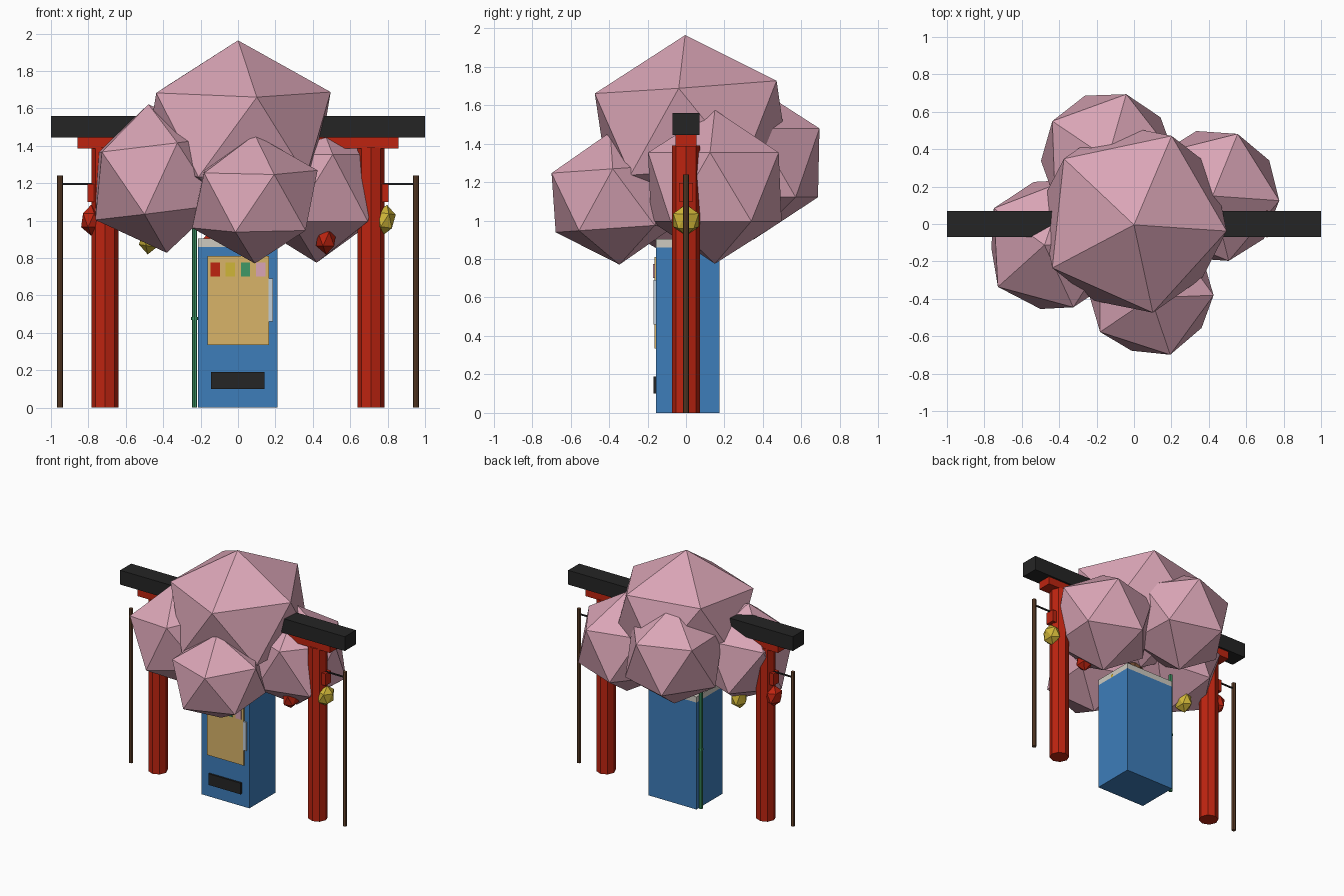
import bpy
import math

if "Cube" in bpy.data.objects:
    bpy.data.objects.remove(bpy.data.objects["Cube"])


def material(name, r, g, b):
    """Flat colour from 0-255 display values, stored as linear."""
    def lin(c):
        c /= 255
        return c / 12.92 if c < 0.04045 else ((c + 0.055) / 1.055) ** 2.4
    m = bpy.data.materials.new(name)
    m.diffuse_color = (lin(r), lin(g), lin(b), 1)
    m.use_nodes = True
    m.node_tree.nodes["Principled BSDF"].inputs["Base Color"].default_value = m.diffuse_color
    return m


PINK = material("blossom pink", 218, 165, 182)
RED = material("gate red", 190, 36, 16)
BLACK = material("soft black", 37, 37, 37)
BLUE = material("machine blue", 61, 125, 186)
SAND = material("panel sand", 216, 180, 105)
YELLOW = material("lantern yellow", 208, 182, 56)
GREEN = material("bamboo green", 62, 152, 102)
GREY = material("warm grey", 205, 202, 192)
GLASS = material("pale glass", 192, 204, 214)
BROWN = material("wood brown", 102, 68, 44)


def finish(name, mat):
    ob = bpy.context.object
    ob.name = name
    ob.data.materials.append(mat)
    return ob


def box(name, mat, x, y, z):
    """Box from (min, max) pairs on each axis."""
    bpy.ops.mesh.primitive_cube_add(
        size=1, location=[(a + b) / 2 for a, b in (x, y, z)])
    ob = finish(name, mat)
    ob.scale = [b - a for a, b in (x, y, z)]
    return ob


def pole(name, mat, x, y, z0, z1, r, sides=8):
    bpy.ops.mesh.primitive_cylinder_add(
        vertices=sides, radius=r, depth=z1 - z0, location=(x, y, (z0 + z1) / 2))
    return finish(name, mat)


def ball(name, mat, loc, radii, tilt=(0, 0, 0)):
    """Twenty-sided faceted ball."""
    bpy.ops.mesh.primitive_ico_sphere_add(subdivisions=1, radius=1, location=loc)
    ob = finish(name, mat)
    ob.scale = radii
    ob.rotation_euler = [math.radians(a) for a in tilt]
    return ob


# Gate: posts, beams, and outer rope poles
for side, s in (("left", -1), ("right", 1)):
    pole(f"gate_post_{side}", RED, s * 0.712, 0, 0, 1.39, 0.072)
    pole(f"rope_pole_{side}", BROWN, s * 0.952, 0, 0, 1.24, 0.016)
box("gate_top_beam", BLACK, (-1, 1), (-0.07, 0.07), (1.445, 1.56))
box("gate_upper_beam", RED, (-0.857, 0.857), (-0.055, 0.055), (1.385, 1.445))
box("gate_tie_beam", RED, (-0.805, 0.805), (-0.036, 0.036), (1.10, 1.195))
box("rope", BLACK, (-0.952, 0.952), (-0.005, 0.005), (1.19, 1.2))

# Lanterns sagging along the gate
for i in range(6):
    x = -0.785 + i * 0.314
    ball(f"lantern_{i + 1}", (RED, YELLOW)[i % 2],
         (x, 0, 0.845 + 0.255 * x * x), (0.06, 0.078, 0.083), (0, 8 * (i % 2), 0))

# Vending machine
box("machine_body", BLUE, (-0.215, 0.21), (-0.155, 0.175), (0, 0.86))
box("machine_cap", GREY, (-0.215, 0.21), (-0.155, 0.175), (0.86, 0.905))
box("machine_panel", SAND, (-0.162, 0.165), (-0.164, -0.155), (0.335, 0.81))
box("machine_slot", BLACK, (-0.145, 0.142), (-0.17, -0.155), (0.1, 0.19))
box("machine_coin_plate", GLASS, (0.163, 0.188), (-0.168, -0.155), (0.46, 0.69))
for i, mat in enumerate((RED, YELLOW, GREEN, PINK)):
    x = -0.122 + i * 0.081
    box(f"drink_{i + 1}", mat, (x - 0.025, x + 0.025), (-0.172, -0.164), (0.702, 0.775))

# Bamboo stalk behind the machine
pole("bamboo_stalk", GREEN, -0.232, 0.14, 0, 0.98, 0.014)
pole("bamboo_joint", GREEN, -0.232, 0.14, 0.47, 0.485, 0.018)

# Blossom tree
pole("tree_trunk", BROWN, 0, 0.02, 0.9, 1.3, 0.05)
ball("blossom_top", PINK, (-0.005, 0.03, 1.48), (0.56, 0.56, 0.485), (4, 1, -6))
ball("blossom_left", PINK, (-0.43, -0.11, 1.225), (0.4, 0.4, 0.4), (0, -7, 3))
ball("blossom_front", PINK, (0.09, -0.37, 1.115), (0.375, 0.375, 0.345), (4, 0, 0))
ball("blossom_right", PINK, (0.42, 0.15, 1.175), (0.4, 0.4, 0.4), (0, 0, -4))
ball("blossom_back", PINK, (-0.14, 0.35, 1.3), (0.4, 0.4, 0.4), (0, 0, 2))
